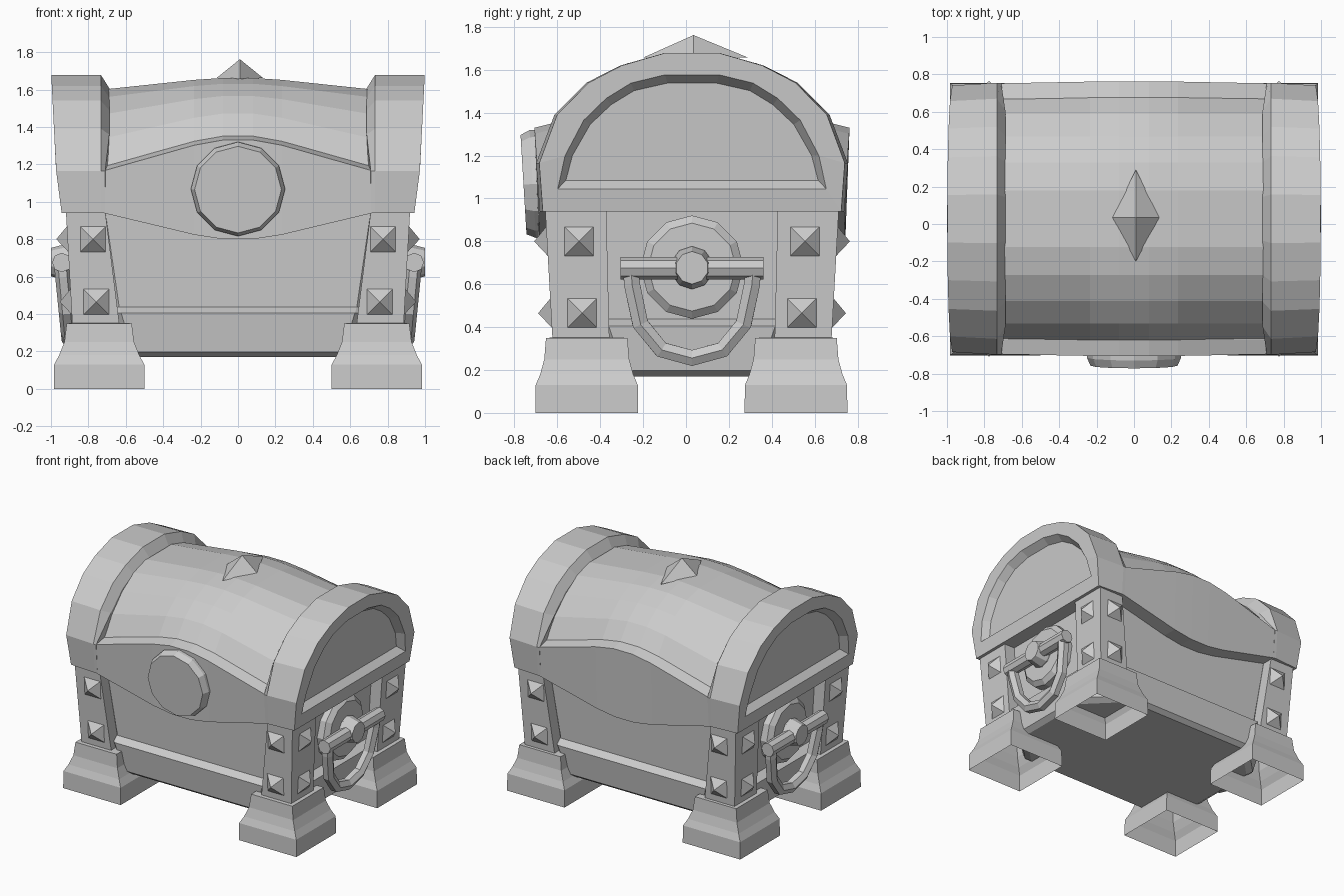
import bpy, bmesh, math
from mathutils import Vector

cube = bpy.data.objects.get("Cube")
if cube:
    bpy.data.objects.remove(cube, do_unlink=True)

YC = 0.028  # depth centre of the chest

mat = bpy.data.materials.new("plain_grey")
mat.use_nodes = True
GREY = (0.6, 0.6, 0.6, 1)
mat.diffuse_color = GREY
mat.node_tree.nodes["Principled BSDF"].inputs["Base Color"].default_value = GREY


def finish(name, bm):
    bmesh.ops.recalc_face_normals(bm, faces=bm.faces[:])
    me = bpy.data.meshes.new(name)
    bm.to_mesh(me)
    bm.free()
    me.materials.append(mat)
    ob = bpy.data.objects.new(name, me)
    bpy.context.collection.objects.link(ob)
    return ob


def loft(name, rings, caps=(0, -1)):
    """Skin a series of equal-length closed rings and cap the chosen ends."""
    bm = bmesh.new()
    vs = [[bm.verts.new(p) for p in r] for r in rings]
    n = len(vs[0])
    for a, b in zip(vs, vs[1:]):
        for i in range(n):
            j = (i + 1) % n
            bm.faces.new((a[i], a[j], b[j], b[i]))
    for end in caps:
        bm.faces.new(vs[end])
    return finish(name, bm)


def pyramid(name, base, apex):
    bm = bmesh.new()
    b = [bm.verts.new(p) for p in base]
    t = bm.verts.new(apex)
    for i in range(len(b)):
        bm.faces.new((b[i], b[(i + 1) % len(b)], t))
    bm.faces.new(b)
    return finish(name, bm)


def rect(cx, cy, hx, hy, z):
    return [(cx - hx, cy - hy, z), (cx + hx, cy - hy, z),
            (cx + hx, cy + hy, z), (cx - hx, cy + hy, z)]


def octagon(hx, hy, c, z):
    """Rectangle with its corners cut off by c."""
    quarter = [(hx, hy - c), (hx - c, hy)]
    pts = quarter + [(-x, y) for x, y in reversed(quarter)]
    pts += [(-x, -y) for x, y in pts]
    return [(x, YC + y, z) for x, y in pts]


def disc(name, centre, axis, steps, sides):
    """Turned part: steps are (distance along axis, radius)."""
    c, d = Vector(centre), Vector(axis).normalized()
    w = d.cross(Vector((0, 0, 1))).normalized()
    u = w.cross(d)
    angles = [2 * math.pi * i / sides for i in range(sides)]
    return loft(name, [[c + d * t + (u * math.cos(a) + w * math.sin(a)) * r
                        for a in angles] for t, r in steps])


# Chest body: thick lower band, recessed upper panels, cut corners
loft("body", [octagon(hx, hy, c, z) for z, hx, hy, c in
              [(0.17, 0.80, 0.565, 0.27), (0.197, 0.84, 0.60, 0.28),
               (0.405, 0.865, 0.628, 0.24), (0.437, 0.805, 0.575, 0.17),
               (0.95, 0.83, 0.60, 0.12)]])

# Corner posts, hollow feet and pyramid rivets
FOOT = [(0.0, 0.243, 0.240), (0.13, 0.241, 0.238), (0.18, 0.214, 0.217),
        (0.25, 0.186, 0.198), (0.35, 0.174, 0.190), (0.352, 0.108, 0.115)]
CORNERS = [(-0.071, -0.071), (0.071, -0.071), (0.071, 0.071), (-0.071, 0.071)]


def post_x(z):
    return 0.885 + (z - 0.33) / 0.62 * 0.035


def post_y(z):
    return 0.65 + (z - 0.33) / 0.62 * 0.035


for sx in (-1, 1):
    for sy in (-1, 1):
        tag = ("left" if sx > 0 else "right") + ("_front" if sy < 0 else "_back")
        post = []
        for z, x0, y0 in [(0.33, 0.632, 0.385), (0.95, 0.71, 0.40)]:
            x1, y1 = post_x(z), post_y(z)
            post.append(rect(sx * (x0 + x1) / 2, YC + sy * (y0 + y1) / 2,
                             (x1 - x0) / 2, (y1 - y0) / 2, z))
        loft("post_" + tag, post, caps=[-1])
        loft("foot_" + tag, [rect(sx * 0.742, YC - 0.003 + sy * 0.488, hx, hy, z)
                             for z, hx, hy in FOOT], caps=[])
        for z, x, y in [(0.80, 0.775, 0.527), (0.465, 0.758, 0.512)]:
            pyramid("rivet_face_" + tag,
                    [(sx * x + a, YC + sy * (post_y(z + b) - 0.003), z + b)
                     for a, b in CORNERS],
                    (sx * x, YC + sy * (post_y(z) + 0.06), z))
            pyramid("rivet_side_" + tag,
                    [(sx * (post_x(z + b) - 0.003), YC + sy * y + a, z + b)
                     for a, b in CORNERS],
                    (sx * (post_x(z) + 0.06), YC + sy * y, z))


# Lid end bands: arched, chamfered inside, recessed panel outside
def arch(half):
    return half + [(-y, z) for y, z in reversed(half)]


OUTLINE = arch([(0.71, 0.94), (0.727, 1.165), (0.642, 1.39), (0.492, 1.54),
                (0.335, 1.62), (0.13, 1.678)])
OPENING = arch([(0.626, 1.045), (0.592, 1.20), (0.505, 1.365), (0.40, 1.467),
                (0.285, 1.538), (0.125, 1.577)])
PANEL = arch([(0.588, 1.085), (0.558, 1.20), (0.475, 1.345), (0.378, 1.437),
              (0.27, 1.503), (0.115, 1.538)])


def band_x(z):
    if z < 1.17:
        return 0.943 + (z - 0.94) * 0.13
    return 0.973 + (z - 1.17) * 0.05


for s in (-1, 1):
    side = "left" if s > 0 else "right"
    chamfer = [(s * (0.688 if z > 1.2 else 0.71), YC + y * (0.9 if z > 1.2 else 1),
                1.17 + (z - 1.17) * 0.86 if z > 1.2 else z) for y, z in OUTLINE]
    loft("lid_end_" + side, [
        chamfer,
        [(s * 0.733, YC + y, z) for y, z in OUTLINE],
        [(s * band_x(z), YC + y * 0.98, z) for y, z in OUTLINE],
        [(s * band_x(z), YC + y, z) for y, z in OPENING],
        [(s * (band_x(z) - 0.055), YC + y, z) for y, z in PANEL]])

# Barrel of the lid, swelling towards the middle
STATIONS = [(-0.72, 0), (-0.235, 0.83), (-0.08, 1), (0.08, 1), (0.235, 0.83), (0.72, 0)]
CURVE = arch([(0.65, 0), (0.56, 0.39), (0.44, 0.69), (0.30, 0.9), (0.15, 1)])
rings = []
for x, k in STATIONS:
    low, top = 1.17 + 0.18 * k, 1.60 + 0.062 * k
    rings.append([(x, YC + 0.65, 0.95)]
                 + [(x, YC + y, low + (top - low) * t) for y, t in CURVE]
                 + [(x, YC - 0.65, 0.95)])
loft("lid_barrel", rings)

# Wavy lip plates on the front and back of the lid
for s, side in ((-1, "front"), (1, "back")):
    rings = []
    for x, k in STATIONS:
        low, top = 0.94 - 0.14 * k, 1.165 + 0.165 * k
        rings.append([(x, YC + s * 0.60, low),
                      (x, YC + s * (0.71 + 0.005 * k), low),
                      (x, YC + s * (0.724 + 0.011 * k), top),
                      (x, YC + s * 0.645, top + 0.022),
                      (x, YC + s * 0.60, top + 0.022)])
    loft("lid_lip_" + side, rings)

# Round boss on the front of the lid, tipped slightly downwards
disc("front_boss", (0, -0.67, 1.07), (0, -1, -0.06),
     [(0, 0.252), (0.045, 0.252), (0.088, 0.232)], 12)

# Diamond stud on top of the lid
pyramid("top_stud", [(-0.115, 0.035, 1.661), (0.01, -0.20, 1.657),
                     (0.135, 0.035, 1.661), (0.01, 0.29, 1.657)], (0.01, 0.035, 1.762))

# Side handles: backing disc, hub, cross bar and hanging loop
LOOP = [(0.283, 0.65), (0.28, 0.60), (0.241, 0.415), (0.143, 0.295), (0, 0.256)]
LOOP += [(-y, z) for y, z in reversed(LOOP[:-1])]
for s in (-1, 1):
    side = "left" if s > 0 else "right"
    disc("handle_plate_" + side, (s * 0.78, YC, 0.68), (s, 0, 0),
         [(0, 0.241), (0.09, 0.241), (0.12, 0.205)], 12)
    disc("handle_hub_" + side, (s * 0.85, YC, 0.677), (s, 0, 0),
         [(0, 0.10), (0.06, 0.10), (0.15, 0.076)], 10)
    disc("handle_bar_" + side, (s * 0.942, YC - 0.333, 0.675), (0, 1, 0),
         [(0, 0.052), (0.666, 0.052)], 8)
    rings = []
    pts = [Vector((s * (0.90 + (z - 0.256) * 0.1), YC + y, z)) for y, z in LOOP]
    for i, p in enumerate(pts):
        d = (pts[min(i + 1, len(pts) - 1)] - pts[max(i - 1, 0)]).normalized()
        n = d.cross(Vector((s, 0, 0))).normalized()
        out = n.cross(d)
        rings.append([p + (out * math.cos(a) + n * math.sin(a)) * 0.043
                      for a in [math.pi / 3 * j for j in range(6)]])
    loft("handle_loop_" + side, rings)
